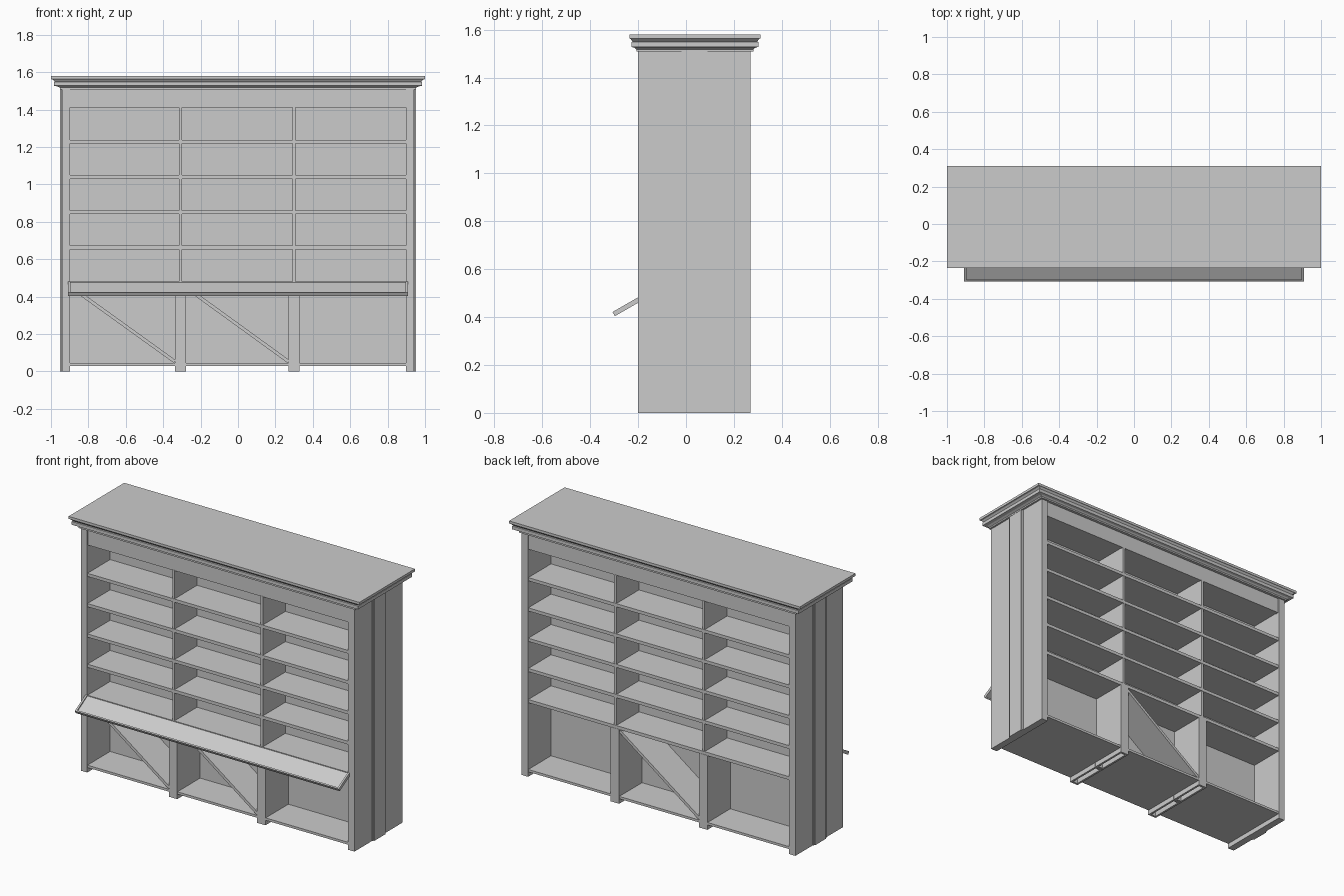
import bpy, bmesh, math
from mathutils import Matrix, Vector

if "Cube" in bpy.data.objects:
    bpy.data.objects.remove(bpy.data.objects["Cube"])

YC = 0.035            # mid plane of the double-sided body
FRONT, BACK = -0.2, 0.27


def make(name, bm):
    bmesh.ops.recalc_face_normals(bm, faces=bm.faces)
    me = bpy.data.meshes.new(name)
    bm.to_mesh(me)
    bm.free()
    ob = bpy.data.objects.new(name, me)
    bpy.context.collection.objects.link(ob)
    return ob


def box(name, x0, x1, y0, y1, z0, z1, matrix=Matrix()):
    bm = bmesh.new()
    bmesh.ops.create_cube(bm, size=1)
    size = Matrix.Diagonal((x1 - x0, y1 - y0, z1 - z0, 1))
    loc = Matrix.Translation(((x0 + x1) / 2, (y0 + y1) / 2, (z0 + z1) / 2))
    bmesh.ops.transform(bm, matrix=matrix @ loc @ size, verts=bm.verts)
    return make(name, bm)


def both(name, x0, x1, y0, y1, z0, z1):
    """Same board on the front and on the back of the unit."""
    box("front_" + name, x0, x1, y0, y1, z0, z1)
    box("back_" + name, x0, x1, 2 * YC - y1, 2 * YC - y0, z0, z1)


def diagonal(name, a, b, y0, y1):
    """Slanted plank between two (x, z) points."""
    a, b = Vector((a[0], 0, a[1])), Vector((b[0], 0, b[1]))
    d = b - a
    m = Matrix.Translation(a) @ Matrix.Rotation(-math.atan2(d.z, d.x), 4, 'Y')
    box(name, 0, d.length, y0, y1, -0.009, 0.009, m)


# End walls with a raised vertical strip outside
for side, s in (("left", -1), ("right", 1)):
    for part, inner, outer, y0, y1 in (("end_wall", 0.897, 0.941, FRONT, BACK),
                                       ("end_strip_base", 0.93, 0.946, -0.029, 0.099),
                                       ("end_strip", 0.93, 0.951, -0.019, 0.089)):
        xs = sorted((s * inner, s * outer))
        box(f"{side}_{part}", *xs, y0, y1, 0, 1.515)

# Centre back panel, ceiling and fascia boards
box("centre_panel", -0.9, 0.9, YC - 0.01, YC + 0.01, 0.03, 1.43)
box("ceiling", -0.9, 0.9, -0.19, 0.26, 1.415, 1.43)
both("fascia", -0.9, 0.9, FRONT + 0.006, FRONT + 0.025, 1.412, 1.515)

# Shelves
for i, z in enumerate((0.045, 0.48, 0.673, 0.861, 1.05, 1.238)):
    t = 0.015 if i == 0 else 0.02
    both(f"shelf_{i}", -0.9, 0.9, FRONT + 0.002, YC - 0.01, z - t, z)

# Dividers: thin above, hollow box posts below
for i, x in enumerate((-0.307, 0.3)):
    for j, z in enumerate((0.48, 0.673, 0.861, 1.05, 1.238)):
        top = (0.653, 0.841, 1.03, 1.218, 1.415)[j]
        both(f"divider_{i}_{j}", x - 0.008, x + 0.008, FRONT + 0.004, YC - 0.01, z, top)
    both(f"post_face_{i}", x - 0.029, x + 0.029, FRONT, FRONT + 0.014, 0, 0.462)
    both(f"post_rear_{i}", x - 0.029, x + 0.029, YC - 0.014, YC - 0.002, 0, 0.462)
    both(f"post_left_{i}", x - 0.029, x - 0.016, FRONT + 0.014, YC - 0.014, 0, 0.462)
    both(f"post_right_{i}", x + 0.016, x + 0.029, FRONT + 0.014, YC - 0.014, 0, 0.462)

# Slanted planks in the lower bays
diagonal("front_left_diagonal", (-0.893, 0.452), (-0.338, 0.053), FRONT + 0.005, YC - 0.01)
diagonal("front_middle_diagonal", (-0.277, 0.449), (0.27, 0.053), FRONT + 0.005, YC - 0.01)
diagonal("back_middle_diagonal", (0.27, 0.449), (-0.277, 0.053), YC + 0.01, BACK - 0.005)

# Sloping display ledge with raised rim
tilt = Matrix.Translation((0, FRONT, 0.47)) @ Matrix.Rotation(math.radians(30), 4, 'X')
box("ledge_board", -0.9, 0.9, -0.113, 0.004, -0.008, 0.004, tilt)
box("ledge_lip", -0.908, 0.908, -0.117, -0.108, -0.009, 0.011, tilt)
for side, s in (("left", -1), ("right", 1)):
    xs = sorted((s * 0.896, s * 0.908))
    box(f"ledge_{side}_rim", *xs, -0.11, 0.004, -0.009, 0.011, tilt)

# Cornice: stacked rectangles (half width, half depth, height)
profile = [(0.953, 0.244, 1.508), (0.953, 0.244, 1.517), (0.966, 0.252, 1.524),
           (0.985, 0.265, 1.528), (0.985, 0.265, 1.548), (0.978, 0.260, 1.550),
           (0.990, 0.268, 1.561), (1.0, 0.273, 1.563), (1.0, 0.273, 1.579)]
bm = bmesh.new()
rings = []
for hx, hy, z in profile:
    rings.append([bm.verts.new((sx * hx, 0.037 + sy * hy, z))
                  for sx, sy in ((-1, -1), (1, -1), (1, 1), (-1, 1))])
for lo, hi in zip(rings, rings[1:]):
    for k in range(4):
        n = (k + 1) % 4
        bm.faces.new((lo[k], lo[n], hi[n], hi[k]))
bm.faces.new(rings[0])
bm.faces.new(rings[-1])
make("cornice", bm)
